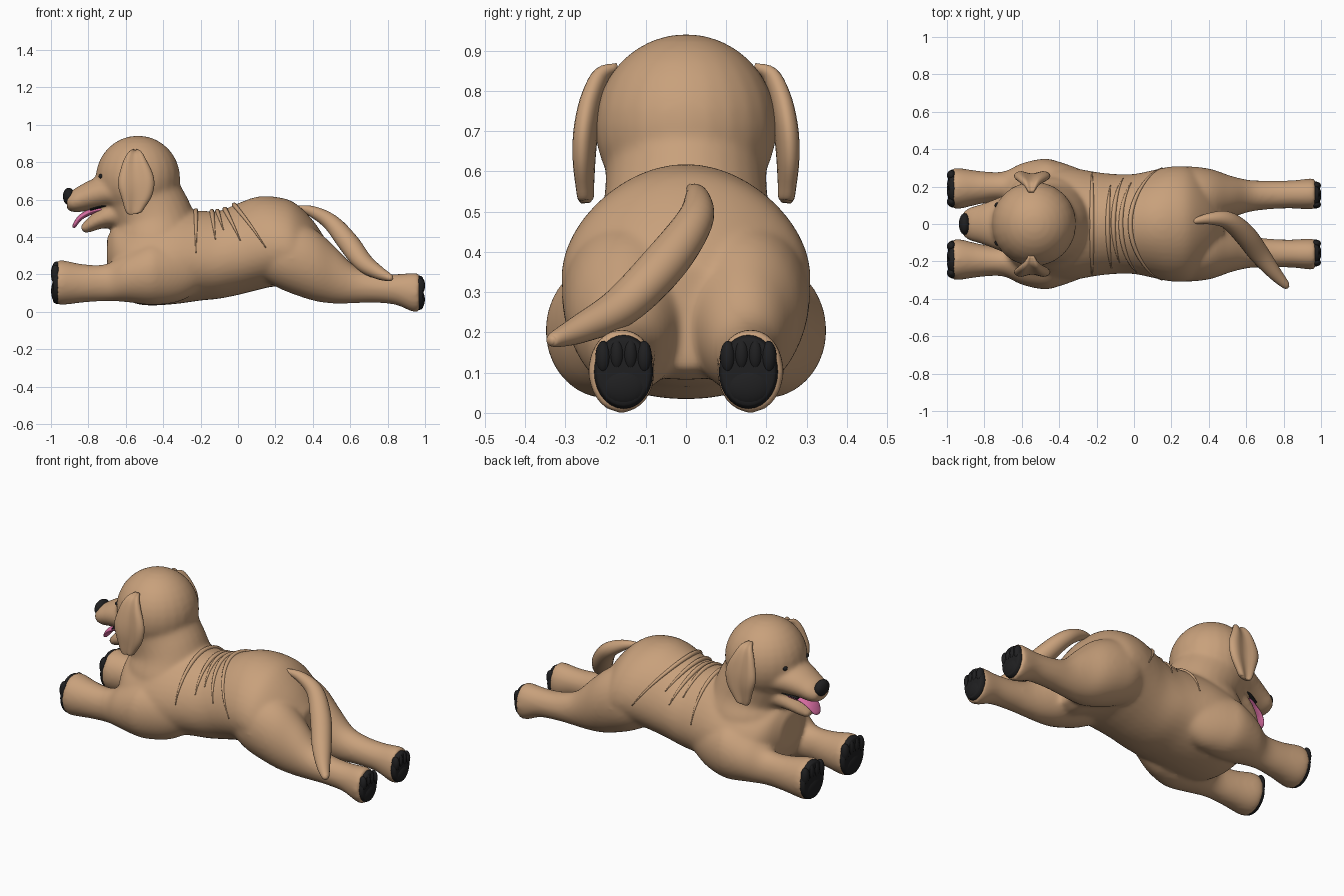
import bpy, bmesh, math
from mathutils import Vector, Matrix

cube = bpy.data.objects.get("Cube")
if cube:
    bpy.data.objects.remove(cube, do_unlink=True)


def material(name, rgb):
    m = bpy.data.materials.new(name)
    m.use_nodes = True
    m.diffuse_color = (*rgb, 1)
    m.node_tree.nodes["Principled BSDF"].inputs["Base Color"].default_value = (*rgb, 1)
    return m


TAN = material("tan fur", (0.58, 0.355, 0.2))
BLACK = material("black pad", (0.014, 0.014, 0.015))
PINK = material("pink tongue", (0.72, 0.16, 0.38))
PEAR = 0.14  # how much the torso narrows towards the spine


def spline(rows, steps):
    """Catmull-Rom interpolation of rows (x, y, z, side radius, up radius)."""
    pts = [Vector(r) for r in rows]
    pts = [pts[0] * 2 - pts[1]] + pts + [pts[-1] * 2 - pts[-2]]
    out = []
    for i in range(1, len(pts) - 2):
        a, b, c, d = pts[i - 1:i + 3]
        for s in range(steps):
            t = s / steps
            out.append((b * 2 + (c - a) * t + (a * 2 - b * 5 + c * 4 - d) * t * t
                        + (b * 3 - a - c * 3 + d) * t ** 3) / 2)
    return out + [pts[-2]]


def loft(bm, rows, up=(0, 0, 1), steps=4, sides=28, straight=False, dent=0, pear=0):
    """Closed tube of elliptical rings along a smooth path."""
    path = spline(rows, steps)
    rings = []
    for i, p in enumerate(path):
        tangent = (path[min(i + 1, len(path) - 1)] - path[max(i - 1, 0)]).to_3d().normalized()
        if straight:
            tangent = Vector((1, 0, 0))
        side = Vector(up).cross(tangent).normalized()
        top = tangent.cross(side)
        ring = []
        for k in range(sides):
            a = math.tau * k / sides
            hollow = 1 - dent * max(0, math.sin(a)) ** 6
            width = 1 - pear * math.sin(a)
            ring.append(bm.verts.new(p.to_3d() + side * math.cos(a) * width * max(p[3], 0.003)
                                     + top * math.sin(a) * hollow * max(p[4], 0.003)))
        rings.append(ring)
    for r, q in zip(rings, rings[1:]):
        for k in range(sides):
            n = (k + 1) % sides
            bm.faces.new((r[k], r[n], q[n], q[k]))
    bm.faces.new(rings[0][::-1])
    bm.faces.new(rings[-1])


def ball(bm, centre, radii):
    bmesh.ops.create_uvsphere(bm, u_segments=24, v_segments=16, radius=1,
                              matrix=Matrix.Translation(centre) @ Matrix.Diagonal((*radii, 1)))


def finish(name, bm, mat):
    bmesh.ops.recalc_face_normals(bm, faces=bm.faces)
    me = bpy.data.meshes.new(name)
    bm.to_mesh(me)
    bm.free()
    me.materials.append(mat)
    for p in me.polygons:
        p.use_smooth = True
    ob = bpy.data.objects.new(name, me)
    bpy.context.collection.objects.link(ob)
    return ob


def mirrored(rows, s):
    return [(x, s * y, z, a, b) for x, y, z, a, b in rows]


# Torso
bm = bmesh.new()
TORSO = [(x, 0, z, w, h) for x, z, w, h in (
    (-.7, .31, .09, .09), (-.66, .29, .19, .165), (-.6, .27, .26, .205), (-.5, .27, .3, .235),
    (-.35, .29, .3, .25), (-.2, .3, .275, .24), (-.1, .305, .265, .235), (0, .335, .265, .245),
    (.1, .365, .285, .25), (.2, .375, .305, .24), (.3, .35, .3, .235), (.4, .285, .24, .205),
    (.48, .24, .13, .13))]
loft(bm, TORSO, straight=True, sides=40, pear=PEAR)

# Neck, skull, upper and lower jaw
loft(bm, [(-.43, 0, .3, .25, .2), (-.44, 0, .4, .25, .235), (-.455, 0, .5, .21, .215),
          (-.5, 0, .6, .2, .207), (-.53, 0, .7, .21, .21)], up=(1, 0, 0))
ball(bm, (-.535, 0, .712), (.227, .227, .23))
loft(bm, [(-.55, 0, .63, .17, .1), (-.68, 0, .64, .157, .092), (-.76, 0, .627, .127, .084),
          (-.83, 0, .605, .102, .07), (-.88, 0, .588, .088, .058), (-.915, 0, .588, .064, .038)])
loft(bm, [(-.55, 0, .53, .13, .09), (-.68, 0, .515, .11, .07), (-.75, 0, .487, .09, .048),
          (-.8, 0, .457, .064, .034), (-.835, 0, .438, .036, .022)])

# Legs
FRONT_LEG = [(-.1, .15, .27, .05, .06), (-.2, .165, .24, .09, .12), (-.3, .18, .215, .118, .155),
             (-.4, .195, .207, .138, .168), (-.48, .2, .205, .15, .168), (-.6, .2, .185, .125, .133),
             (-.7, .2, .157, .08, .1), (-.82, .195, .152, .088, .102),
             (-.93, .19, .156, .109, .119), (-.97, .19, .156, .108, .118)]
HIND_LEG = [(.02, .13, .33, .06, .08), (.12, .14, .32, .12, .14), (.22, .148, .3, .155, .175),
            (.32, .145, .28, .162, .195), (.42, .142, .245, .15, .19), (.52, .145, .195, .112, .152),
            (.62, .15, .147, .085, .102), (.72, .155, .13, .077, .082), (.84, .158, .12, .075, .082),
            (.93, .16, .105, .083, .104), (.97, .16, .104, .082, .104)]
for s in (1, -1):
    loft(bm, mirrored(FRONT_LEG, s), straight=True)
    loft(bm, mirrored(HIND_LEG, s), straight=True)

# Fuse the body into one soft skin
body = finish("body", bm, TAN)
fuse = body.modifiers.new("fuse", 'REMESH')
fuse.mode = 'VOXEL'
fuse.voxel_size = .011
fuse.use_smooth_shade = True
soften = body.modifiers.new("soften", 'SMOOTH')
soften.factor = .5
soften.iterations = 14

# Skin folds wrapped over the waist
bm = bmesh.new()
profile = spline(TORSO, 60)
for x0, slant, start, end in ((-.225, 0, -1.5, 1.5), (-.14, .03, -1.2, 1), (-.11, .07, -1, 1.3),
                              (-.07, .1, -1.4, 1.1), (-.02, .15, -1.7, 1.7)):
    rows = []
    for i in range(21):
        t = i / 20
        a = start + (end - start) * t
        x = x0 + slant * (1 - math.cos(a))
        p = min(profile, key=lambda q: abs(q[0] - x))
        r = .002 + .011 * math.sin(math.pi * t)
        rows.append((x, p[3] * math.sin(a) * (1 - PEAR * math.cos(a)),
                     p[2] + p[4] * math.cos(a), r, r))
    loft(bm, rows, up=(1, 0, 0), steps=2, sides=10)
finish("waist_folds", bm, TAN)

# Floppy ears with a hollow outer face
for s, label in ((1, "back"), (-1, "front")):
    bm = bmesh.new()
    loft(bm, mirrored([(-.55, .17, .862, .015, .012), (-.55, .212, .843, .042, .026),
                       (-.55, .237, .79, .07, .033), (-.545, .254, .71, .096, .037),
                       (-.545, .259, .64, .09, .035), (-.555, .256, .57, .06, .028),
                       (-.56, .253, .535, .042, .024), (-.56, .252, .522, .024, .014)], s),
         up=(0, s, 0), dent=.7)
    finish("ear_" + label, bm, TAN)

# Tail curling down to one side
bm = bmesh.new()
loft(bm, [(.3, .01, .56, .01, .01), (.4, .028, .535, .03, .03), (.5, .02, .475, .047, .045),
          (.59, -.055, .37, .058, .055), (.67, -.16, .265, .054, .05), (.75, -.26, .21, .038, .036),
          (.81, -.325, .183, .022, .02), (.825, -.338, .178, .008, .008)], steps=6)
finish("tail", bm, TAN)

# Paw soles with a heel pad and four toes
for end, cy, cz, w, h in ((-1, .19, .156, .1, .112), (1, .155, .102, .072, .09)):
    for s in (1, -1):
        bm = bmesh.new()
        loft(bm, [(end * x, s * cy, cz, w * k, h * k) for x, k in
                  ((.95, .95), (.965, 1.02), (.98, .98), (.989, .85), (.992, .3))], straight=True)
        for t in (-1.5, -.5, .5, 1.5):
            ball(bm, (end * .976, s * cy + t * w * .47, cz + h * (.5 - .07 * abs(t))),
                 (.024, w * .27, h * .46))
        ball(bm, (end * .974, s * cy, cz - h * .4), (.025, w * .85, h * .55))
        finish(("hind" if end > 0 else "front") + "_paw_pad", bm, BLACK)

# Nose, eyes, mouth lining and tongue
bm = bmesh.new()
ball(bm, (-.905, 0, .617), (.031, .058, .046))
finish("nose", bm, BLACK)
for s in (1, -1):
    bm = bmesh.new()
    ball(bm, (-.73, s * .101, .725), (.015, .015, .013))
    finish("eye", bm, BLACK)
bm = bmesh.new()
loft(bm, [(-.66, 0, .57, .09, .012), (-.72, 0, .566, .098, .011), (-.79, 0, .545, .075, .01)])
finish("mouth_lining", bm, BLACK)
bm = bmesh.new()
loft(bm, [(-.68, 0, .553, .075, .016), (-.75, 0, .545, .075, .016), (-.8, 0, .53, .06, .016),
          (-.845, 0, .502, .05, .014), (-.872, 0, .465, .034, .011), (-.88, 0, .45, .012, .006)])
finish("tongue", bm, PINK)
